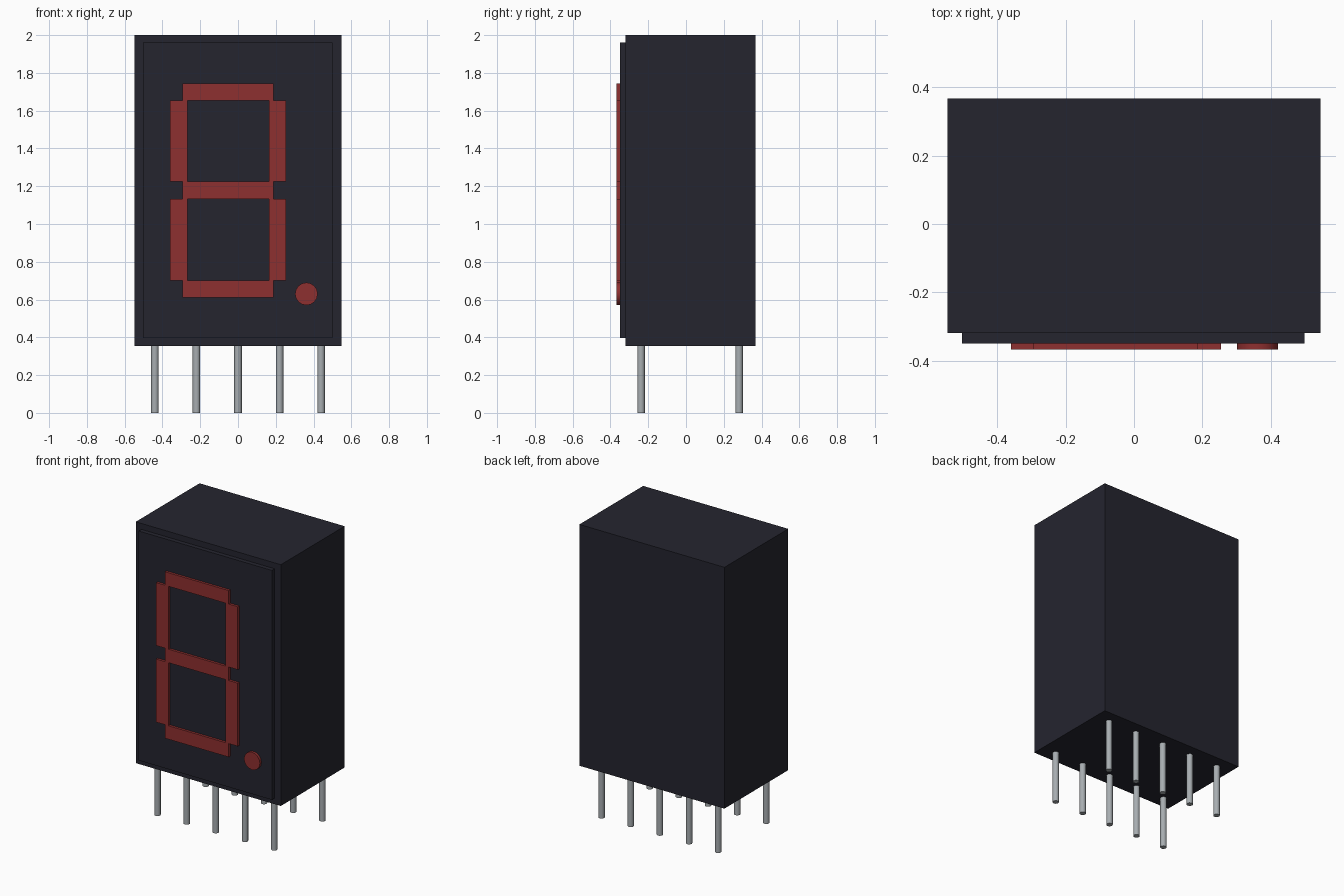
import bpy
import math

cube = bpy.data.objects.get("Cube")
if cube:
    bpy.data.objects.remove(cube, do_unlink=True)


def make_material(name, color):
    mat = bpy.data.materials.new(name)
    mat.use_nodes = True
    mat.diffuse_color = (*color, 1)
    mat.node_tree.nodes["Principled BSDF"].inputs["Base Color"].default_value = (*color, 1)
    return mat


BLACK = make_material("dark plastic", (0.018, 0.018, 0.028))
RED = make_material("red lens", (0.27, 0.029, 0.029))
METAL = make_material("pin metal", (0.39, 0.42, 0.44))


def box(name, x, y, z, mat):
    """Box spanning the (low, high) pairs x, y and z."""
    spans = (x, y, z)
    bpy.ops.mesh.primitive_cube_add(size=1, location=[(a + b) / 2 for a, b in spans])
    obj = bpy.context.object
    obj.name = name
    obj.scale = [b - a for a, b in spans]
    bpy.ops.object.transform_apply(location=False, rotation=False, scale=True)
    obj.data.materials.append(mat)
    return obj


def cylinder(name, radius, depth, location, mat, sides, tilt=0):
    bpy.ops.mesh.primitive_cylinder_add(vertices=sides, radius=radius, depth=depth,
                                        location=location, rotation=(tilt, 0, 0))
    obj = bpy.context.object
    obj.name = name
    obj.data.materials.append(mat)
    bpy.ops.object.shade_smooth_by_angle(angle=math.radians(40))
    return obj


# Housing and raised face plate
FACE = -0.35
LENS = -0.367
BASE = 0.355
box("housing", (-0.547, 0.547), (-0.32, 0.367), (BASE, 2.0), BLACK)
box("face_plate", (-0.504, 0.5), (FACE, -0.32), (0.396, 1.96), BLACK)

# Horizontal display segments
for name, bottom in (("bottom", 0.61), ("middle", 1.132), ("top", 1.653)):
    box(name + "_segment", (-0.295, 0.187), (LENS, FACE), (bottom, bottom + 0.092), RED)

# Vertical display segments
for side, left in (("right", -0.36), ("left", 0.163)):
    for level, low, high in (("lower", 0.702, 1.132), ("upper", 1.224, 1.653)):
        box(f"{level}_{side}_segment", (left, left + 0.092), (LENS, FACE), (low, high), RED)

# Decimal point
cylinder("decimal_point", 0.06, FACE - LENS, (0.362, (FACE + LENS) / 2, 0.63),
         RED, 16, math.pi / 2)

# Two rows of pins
for row, y in (("front", -0.238), ("back", 0.281)):
    for i in range(5):
        cylinder(f"{row}_pin_{i + 1}", 0.02, BASE + 0.01,
                 ((i - 2) * 0.22, y, (BASE + 0.01) / 2), METAL, 16)
